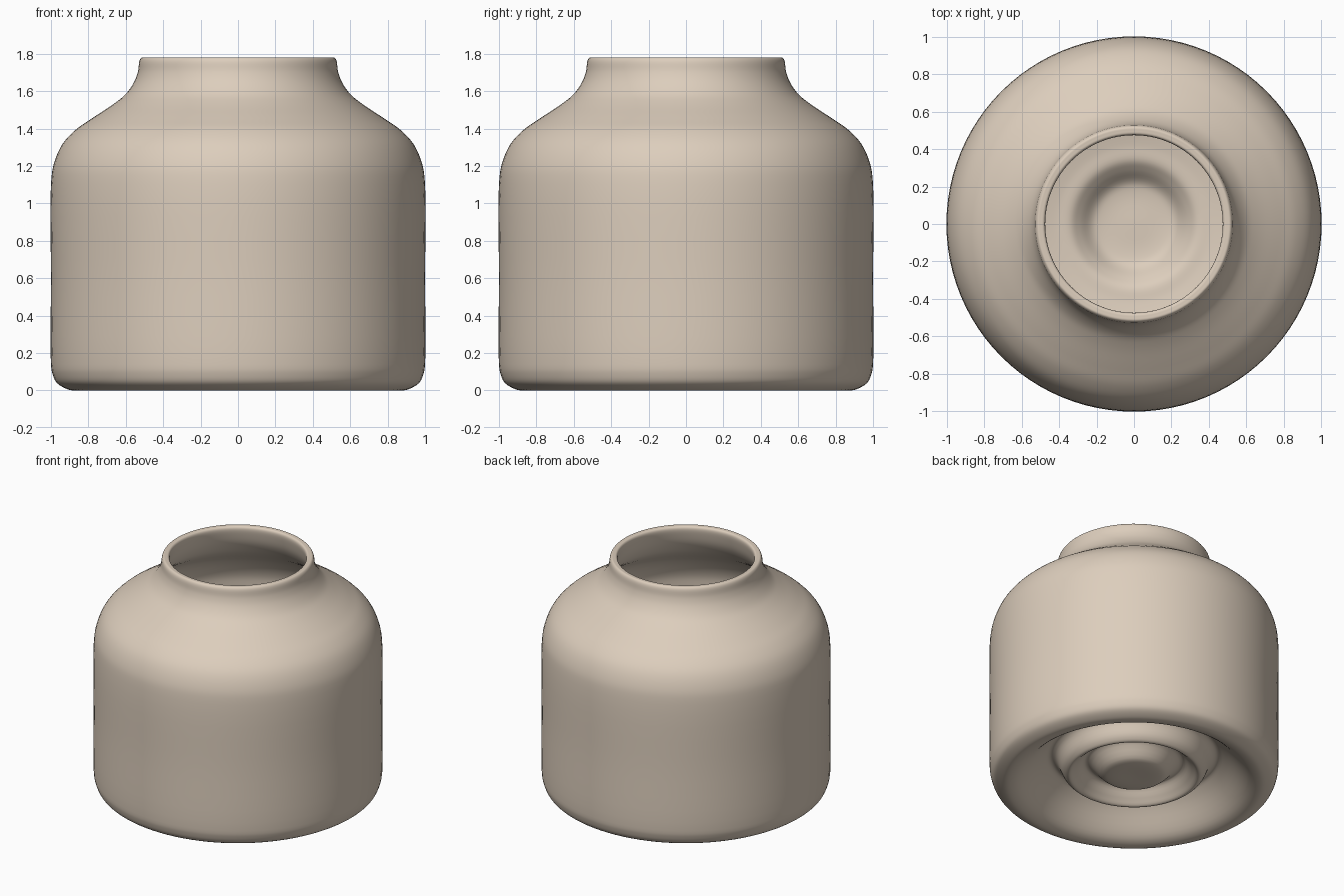
import bpy
import bmesh
import math
from mathutils import Vector

cube = bpy.data.objects.get("Cube")
if cube:
    bpy.data.objects.remove(cube, do_unlink=True)

# Clay material
clay = bpy.data.materials.new("warm_beige_clay")
clay.use_nodes = True
colour = (0.72, 0.615, 0.505, 1)
clay.diffuse_color = colour
clay.node_tree.nodes["Principled BSDF"].inputs["Base Color"].default_value = colour


def smooth_path(points, steps=5):
    """Centripetal Catmull-Rom curve through (radius, height) points."""
    p = [Vector(q) for q in points]
    p = [2 * p[0] - p[1]] + p + [2 * p[-1] - p[-2]]
    path = []
    for a, b, c, d in zip(p, p[1:], p[2:], p[3:]):
        t1 = (b - a).length ** 0.5
        t2 = t1 + (c - b).length ** 0.5
        t3 = t2 + (d - c).length ** 0.5
        for i in range(steps):
            t = t1 + (t2 - t1) * i / steps
            ab = a.lerp(b, t / t1)
            bc = b.lerp(c, (t - t1) / (t2 - t1))
            cd = c.lerp(d, (t - t2) / (t3 - t2))
            abc = ab.lerp(bc, t / t2)
            bcd = bc.lerp(cd, (t - t1) / (t3 - t1))
            path.append(abc.lerp(bcd, (t - t1) / (t2 - t1)))
    path.append(p[-2])
    return path


def lathe(name, path, sides):
    bm = bmesh.new()
    verts = [bm.verts.new((max(q.x, 0), 0, q.y)) for q in path]
    edges = [bm.edges.new(pair) for pair in zip(verts, verts[1:])]
    bmesh.ops.spin(bm, geom=verts + edges, cent=(0, 0, 0), axis=(0, 0, 1),
                   angle=math.tau, steps=sides, use_merge=False)
    bmesh.ops.remove_doubles(bm, verts=bm.verts, dist=0.0005)
    bmesh.ops.recalc_face_normals(bm, faces=bm.faces)
    mesh = bpy.data.meshes.new(name)
    bm.to_mesh(mesh)
    bm.free()
    mesh.materials.append(clay)
    obj = bpy.data.objects.new(name, mesh)
    bpy.context.collection.objects.link(obj)
    bpy.context.view_layer.objects.active = obj
    obj.select_set(True)
    bpy.ops.object.shade_smooth_by_angle(angle=math.radians(50))
    return obj


# Underside: central boss, ring and hollow cone
underside = [(0, .06), (.17, .06), (.22, .075), (.33, .17), (.40, .11),
             (.45, .07), (.49, .10), (.54, .20), (.58, .22), (.64, .18),
             (.78, .04), (.83, .01), (.88, 0)]
# Outer wall, shoulder and neck
outside = [(.92, .01), (.97, .042), (.992, .09), (1, .14), (1, .6), (1, 1.1),
           (.985, 1.21), (.94, 1.315), (.87, 1.392), (.78, 1.455),
           (.66, 1.535), (.60, 1.585), (.555, 1.65), (.535, 1.705),
           (.526, 1.765), (.515, 1.779)]
# Lip, inner wall and floor with a central dip
inside = [(.50, 1.78), (.483, 1.777), (.475, 1.762), (.485, 1.70),
          (.51, 1.63), (.56, 1.555), (.63, 1.495), (.75, 1.415),
          (.84, 1.35), (.90, 1.28), (.94, 1.19), (.95, 1.1), (.95, .6),
          (.95, .15), (.93, .09), (.87, .06), (.79, .10), (.66, .23),
          (.58, .27), (.50, .25), (.42, .235), (.34, .225), (.29, .19),
          (.22, .125), (.16, .11), (0, .11)]

lathe("jar_body", smooth_path(underside + outside + inside), 96)
